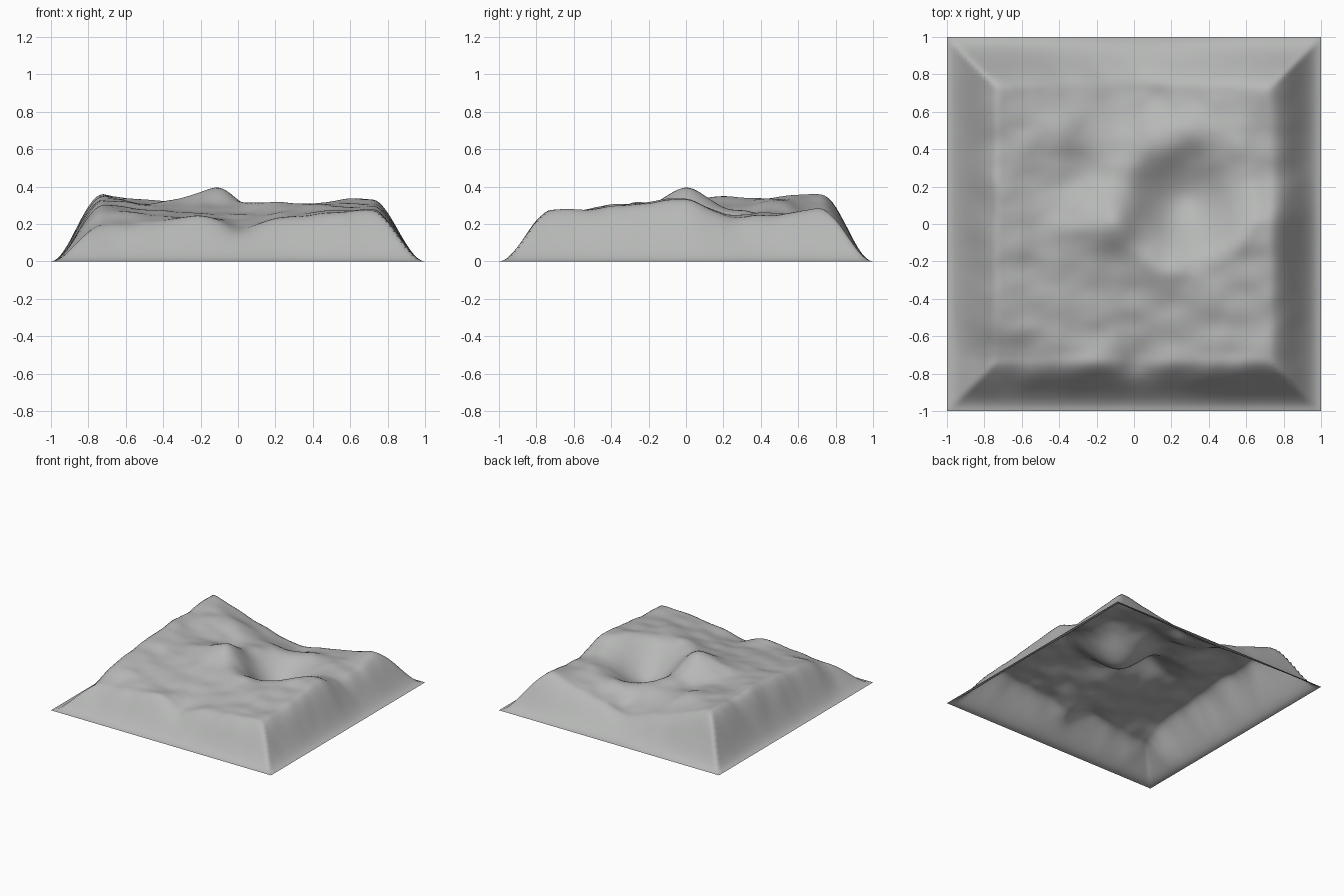
import bpy, bmesh, math
from mathutils import Vector, noise

if "Cube" in bpy.data.objects:
    bpy.data.objects.remove(bpy.data.objects["Cube"])

# Coarse heights of the land, rows from front to back, columns from left to right
STEP = 0.24
LAND = [
    [.20, .22, .235, .215, .23, .265, .265],
    [.28, .265, .25, .24, .265, .285, .285],
    [.31, .285, .285, .29, .315, .315, .30],
    [.335, .315, .34, .35, .33, .335, .325],
    [.34, .29, .26, .305, .29, .28, .25],
    [.345, .305, .25, .235, .24, .25, .255],
    [.365, .28, .20, .145, .18, .225, .28],
]
PIT = (0.27, 0.14, 0.42, 0.085)    # centre x, centre y, radius, floor height
BUMPS = [                          # x, y, radius, height
    (-0.10, 0.01, 0.14, 0.05),     # summit on the pit rim
    (0.58, -0.05, 0.12, 0.015),    # right rim of the pit
    (-0.38, 0.47, 0.15, 0.035),    # back left hill
    (0.12, 0.65, 0.10, -0.02),     # hollow behind the pit
    (0.00, -0.74, 0.11, -0.035),   # notch in the front edge
]


def cubic(p, t):
    a, b, c, d = p
    return b + 0.5 * t * (c - a + t * (2*a - 5*b + 4*c - d + t * (3*(b - c) + d - a)))


def split(v):
    f = min(max((v + 0.72) / STEP, 0), 6)
    i = min(int(f), 5)
    return [min(max(i + k, 0), 6) for k in (-1, 0, 1, 2)], f - i


def smooth(t):
    t = min(max(t, 0), 1)
    return t * t * (3 - 2 * t)


def height(x, y):
    ix, tx = split(x)
    iy, ty = split(y)
    z = cubic([cubic([LAND[j][i] for i in ix], tx) for j in iy], ty)
    for cx, cy, r, h in BUMPS:
        z += h * math.exp(-((x - cx)**2 + (y - cy)**2) / r**2)
    z += 0.016 * noise.noise(Vector((x * 5, y * 6, 3.1)))
    z += 0.006 * noise.noise(Vector((x * 9, y * 10, 7.7)))
    # round pit
    cx, cy, radius, floor = PIT
    z = floor + (z - floor) * smooth(math.hypot(x - cx, y - cy) / radius)
    # square falloff to the ground along the border
    return z * smooth((1 - max(abs(x), abs(y))) / 0.28)


# Terrain sheet
bm = bmesh.new()
bmesh.ops.create_grid(bm, x_segments=100, y_segments=100, size=1)
for v in bm.verts:
    v.co.z = max(height(v.co.x, v.co.y), 0)
for f in bm.faces:
    f.smooth = True
mesh = bpy.data.meshes.new("terrain")
bm.to_mesh(mesh)
bm.free()
terrain = bpy.data.objects.new("terrain", mesh)
bpy.context.collection.objects.link(terrain)

mat = bpy.data.materials.new("stone grey")
mat.diffuse_color = (0.47, 0.48, 0.47, 1)
mat.use_nodes = True
mat.node_tree.nodes["Principled BSDF"].inputs["Base Color"].default_value = mat.diffuse_color
mesh.materials.append(mat)
